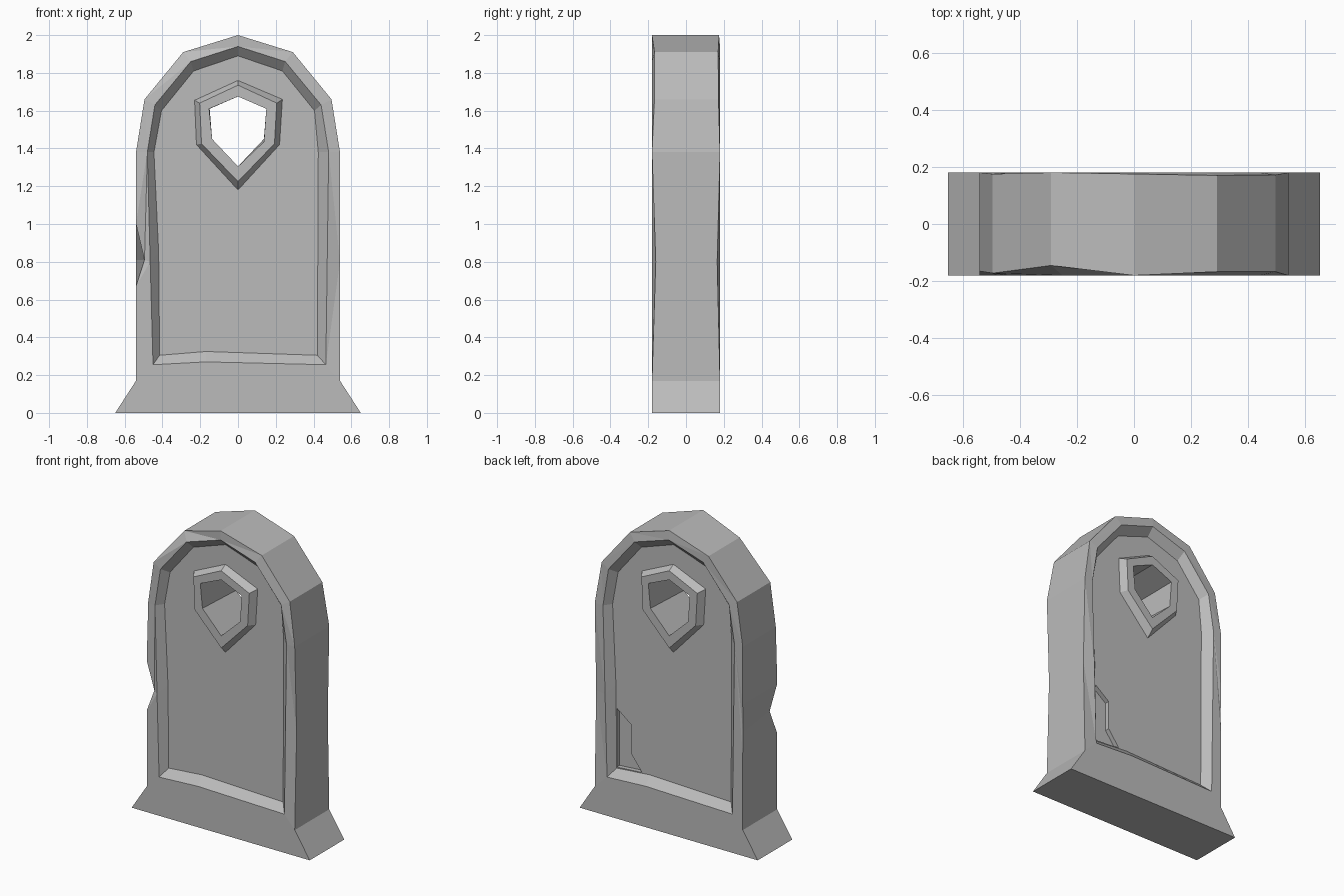
import bpy
import bmesh

cube = bpy.data.objects.get("Cube")
if cube:
    bpy.data.objects.remove(cube, do_unlink=True)

stone = bpy.data.materials.new("grey stone")
stone.use_nodes = True
colour = (0.5, 0.5, 0.5, 1)
stone.diffuse_color = colour
stone.node_tree.nodes["Principled BSDF"].inputs["Base Color"].default_value = colour

FACE, PANEL = 0.18, 0.13  # half depth of the rim and of the sunken panel

# Outer silhouette: x, z, front depth, back depth
OUTER = [(-.65, 0, .18, .18), (-.54, .17, .18, .18), (-.54, .67, .18, .18),
         (-.54, .81, .165, .175), (-.54, 1, .18, .18), (-.54, 1.38, .165, .18),
         (-.495, 1.66, .172, .175), (-.29, 1.91, .145, .18), (0, 2, .18, .175),
         (.29, 1.91, .167, .17), (.495, 1.66, .167, .172), (.54, 1.38, .18, .18),
         (.54, .8, .16, .165), (.54, .17, .18, .18), (.65, 0, .18, .18)]
RIM = [(-.45, .255), (-.465, .8), (-.48, 1.38), (-.44, 1.63), (-.25, 1.86), (0, 1.94),
       (.25, 1.86), (.44, 1.63), (.48, 1.38), (.465, .255), (-.17, .27)]
FIELD = [(-.415, .305), (-.42, .85), (-.445, 1.38), (-.405, 1.6), (-.235, 1.81), (0, 1.89),
         (.235, 1.81), (.405, 1.6), (.425, 1.38), (.42, .305), (-.17, .325)]
COLLAR_FOOT = [(0, 1.76), (.235, 1.66), (.22, 1.42), (0, 1.18), (-.22, 1.42), (-.23, 1.655)]
COLLAR_TOP = [(0, 1.735), (.205, 1.64), (.193, 1.425), (0, 1.225), (-.193, 1.425), (-.203, 1.64)]
HOLE = [(0, 1.675), (.15, 1.61), (.137, 1.435), (0, 1.305), (-.137, 1.45), (-.153, 1.61)]


def bridge(bm, a, b):
    """Quads between two closed rings of equal length."""
    for i in range(len(a)):
        j = (i + 1) % len(a)
        bm.faces.new((a[i], a[j], b[j], b[i]))


def fill_between(bm, a, b, side):
    """Fill the area between an outer and an inner ring."""
    edges = []
    for loop in (a, b):
        for i, v in enumerate(loop):
            w = loop[(i + 1) % len(loop)]
            edges.append(bm.edges.get((v, w)) or bm.edges.new((v, w)))
    bmesh.ops.triangle_fill(bm, edges=edges, normal=(0, side, 0))


def make_object(name, bm):
    bmesh.ops.recalc_face_normals(bm, faces=bm.faces)
    mesh = bpy.data.meshes.new(name)
    bm.to_mesh(mesh)
    bm.free()
    mesh.materials.append(stone)
    obj = bpy.data.objects.new(name, mesh)
    bpy.context.collection.objects.link(obj)
    return obj


# Stone slab with rim, sunken panel and collared opening on both faces
bm = bmesh.new()
outer, hole = {}, {}
for side in (-1, 1):
    def ring(points, depth):
        return [bm.verts.new((-side * x, side * depth, z)) for x, z in points]

    outer[side] = []
    for x, z, front, back in OUTER:
        if side < 0 and (x, z) == (-.54, .81):
            x = -.495  # chipped front edge
        outer[side].append(bm.verts.new((x, -front if side < 0 else back, z)))
    rim, field = ring(RIM, FACE), ring(FIELD, PANEL)
    foot, top = ring(COLLAR_FOOT, PANEL), ring(COLLAR_TOP, FACE - .005)
    hole[side] = ring(HOLE, FACE - .005)
    fill_between(bm, outer[side], rim, side)
    bridge(bm, rim, field)
    fill_between(bm, field, foot, side)
    bridge(bm, foot, top)
    bridge(bm, top, hole[side])
bridge(bm, outer[-1], outer[1])
# The back opening runs the other way round, so match it before joining
back = [hole[1][-i % len(HOLE)] for i in range(len(HOLE))]
bridge(bm, hole[-1], back)
slab = make_object("headstone", bm)

# Broken corner in the back panel
bm = bmesh.new()
CHIP = [(.414, .7), (.31, .62), (.31, .43), (.23, .325), (.414, .312)]
low = [bm.verts.new((x, PANEL - .03, z)) for x, z in CHIP]
high = [bm.verts.new((x, PANEL + .015, z)) for x, z in CHIP]
bm.faces.new(low)
bm.faces.new(high)
bridge(bm, low, high)
cutter = make_object("corner_chip_cutter", bm)
cutter.hide_render = True

cut = slab.modifiers.new("corner chip", 'BOOLEAN')
cut.operation = 'DIFFERENCE'
cut.solver = 'EXACT'
cut.object = cutter
bpy.context.view_layer.objects.active = slab
slab.select_set(True)
bpy.ops.object.modifier_apply(modifier=cut.name)
bpy.data.objects.remove(cutter, do_unlink=True)
